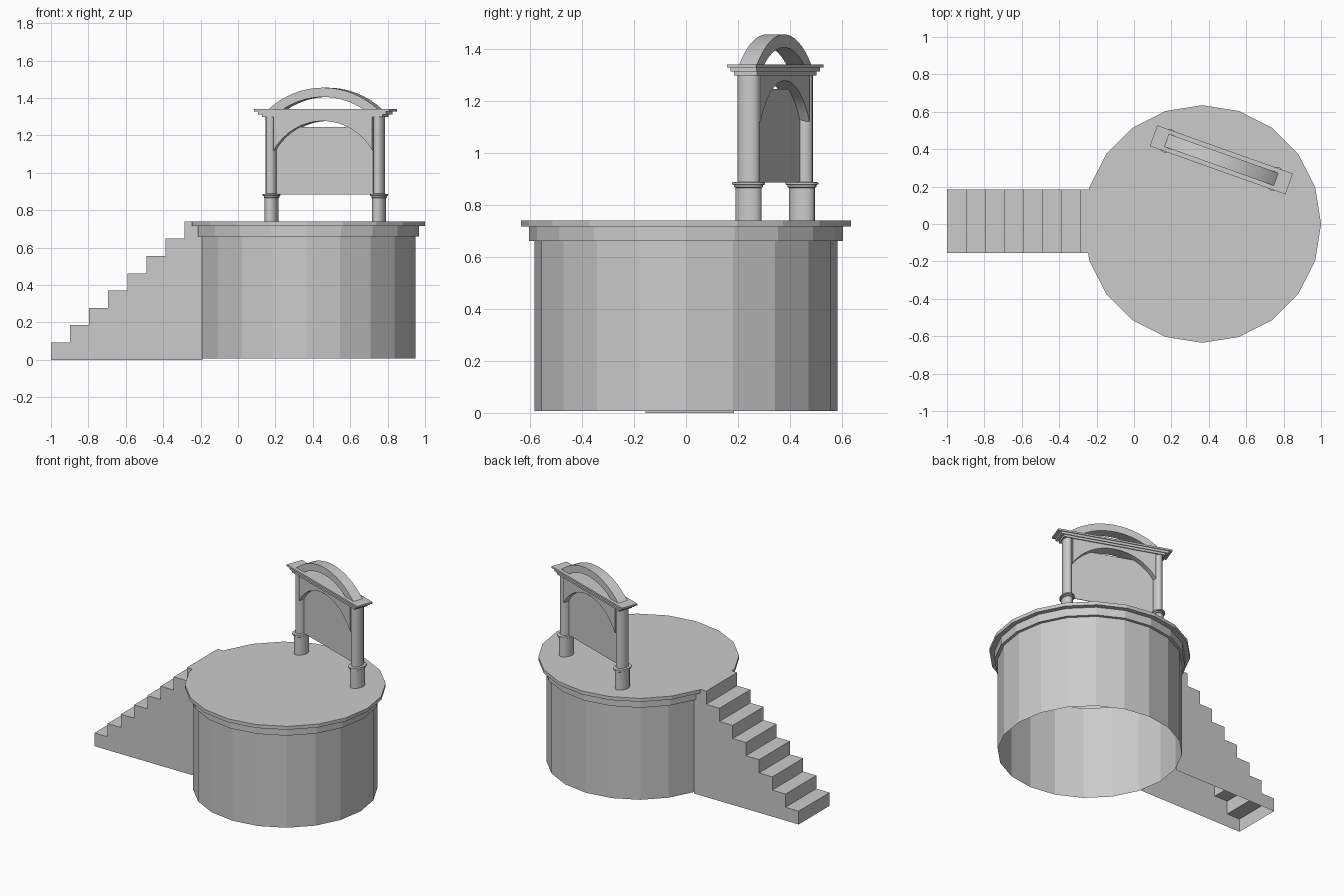
import bpy, bmesh, math
from mathutils import Matrix, Vector

if "Cube" in bpy.data.objects:
    bpy.data.objects.remove(bpy.data.objects["Cube"])

# Frame of the arch standing at a slant on the platform
ARCH = Matrix.Translation((0.467, 0.343, 0)) @ Matrix.Rotation(math.radians(-19.6), 4, 'Z')


def finish(name, bm, matrix=Matrix(), smooth=False):
    bm.transform(matrix)
    bmesh.ops.recalc_face_normals(bm, faces=bm.faces)
    me = bpy.data.meshes.new(name)
    bm.to_mesh(me)
    bm.free()
    ob = bpy.data.objects.new(name, me)
    bpy.context.collection.objects.link(ob)
    if smooth:
        bpy.ops.object.select_all(action='DESELECT')
        ob.select_set(True)
        bpy.context.view_layer.objects.active = ob
        bpy.ops.object.shade_smooth_by_angle(angle=math.radians(35))
    return ob


def lathe(name, profile, sides, matrix=Matrix(), sx=1.0, smooth=False):
    """Rings of (radius, z), closed on top, open below."""
    bm = bmesh.new()
    rings = []
    for r, z in profile:
        rings.append([bm.verts.new((sx * r * math.cos(2 * math.pi * i / sides),
                                    r * math.sin(2 * math.pi * i / sides), z))
                      for i in range(sides)])
    for a, b in zip(rings, rings[1:]):
        for i in range(sides):
            j = (i + 1) % sides
            bm.faces.new((a[i], a[j], b[j], b[i]))
    bm.faces.new(rings[-1])
    return finish(name, bm, matrix, smooth)


def extrude_outline(name, pts, half_depth, matrix, smooth=False):
    """Closed x-z outline extruded along y."""
    bm = bmesh.new()
    f = bm.faces.new([bm.verts.new((x, -half_depth, z)) for x, z in pts])
    new = bmesh.ops.extrude_face_region(bm, geom=[f])['geom']
    bmesh.ops.translate(bm, vec=(0, 2 * half_depth, 0),
                        verts=[v for v in new if isinstance(v, bmesh.types.BMVert)])
    return finish(name, bm, matrix, smooth)


def box(name, hx, hy, z0, z1, matrix):
    return extrude_outline(name, [(-hx, z0), (hx, z0), (hx, z1), (-hx, z1)], hy, matrix)


def arc(half_span, base, rise, n):
    """Circular arc from left to right."""
    r = (half_span ** 2 + rise ** 2) / (2 * rise)
    a = math.asin(half_span / r)
    return [(r * math.sin(t), base + rise - r + r * math.cos(t))
            for t in (-a + 2 * a * i / n for i in range(n + 1))]


# Round platform, hollow below
lathe("platform", [(0.583, 0.008), (0.583, 0.66), (0.603, 0.66), (0.603, 0.716),
                   (0.635, 0.716), (0.635, 0.74)], 20, Matrix.Translation((0.365, 0, 0)))

# Staircase: side walls, treads and risers, open underneath
N, RISE, RUN = 8, 0.0925, 0.102
Y0, Y1, BACK = -0.155, 0.185, -0.19
steps = []
for k in range(N):
    x = -1 + RUN * k
    steps += [(x, RISE * k), (x, RISE * (k + 1))]
steps.append((BACK, N * RISE))
bm = bmesh.new()
left = [bm.verts.new((x, Y0, z)) for x, z in steps]
right = [bm.verts.new((x, Y1, z)) for x, z in steps]
for i in range(len(steps) - 1):
    bm.faces.new((left[i], left[i + 1], right[i + 1], right[i]))
for side, y in ((left, Y0), (right, Y1)):
    bm.faces.new(side + [bm.verts.new((BACK, y, 0))])
finish("staircase", bm)

# Columns: pedestal, two collars and shaft in one profile
for label, s in (("left", -1), ("right", 1)):
    lathe(label + "_column", [(0.052, 0.74), (0.052, 0.865), (0.058, 0.868), (0.058, 0.876),
                              (0.066, 0.878), (0.066, 0.886), (0.044, 0.888), (0.044, 1.30)],
          16, ARCH @ Matrix.Translation((s * 0.305, 0, 0)), sx=0.68, smooth=True)

# Arched spandrel between the columns
extrude_outline("arch_spandrel", arc(0.28, 1.12, 0.157, 16) + [(0.28, 1.30), (-0.28, 1.30)],
                0.04, ARCH, True)

# Hanging board
box("board", 0.285, 0.002, 0.885, 1.245, ARCH)

# Stepped lintel
box("lintel_lower", 0.342, 0.047, 1.297, 1.312, ARCH)
box("lintel_middle", 0.362, 0.053, 1.312, 1.328, ARCH)
box("lintel_upper", 0.385, 0.059, 1.328, 1.34, ARCH)

# Curved pediment on top
extrude_outline("pediment_arc", arc(0.31, 1.34, 0.115, 16) + arc(0.226, 1.34, 0.065, 16)[::-1],
                0.036, ARCH, True)
